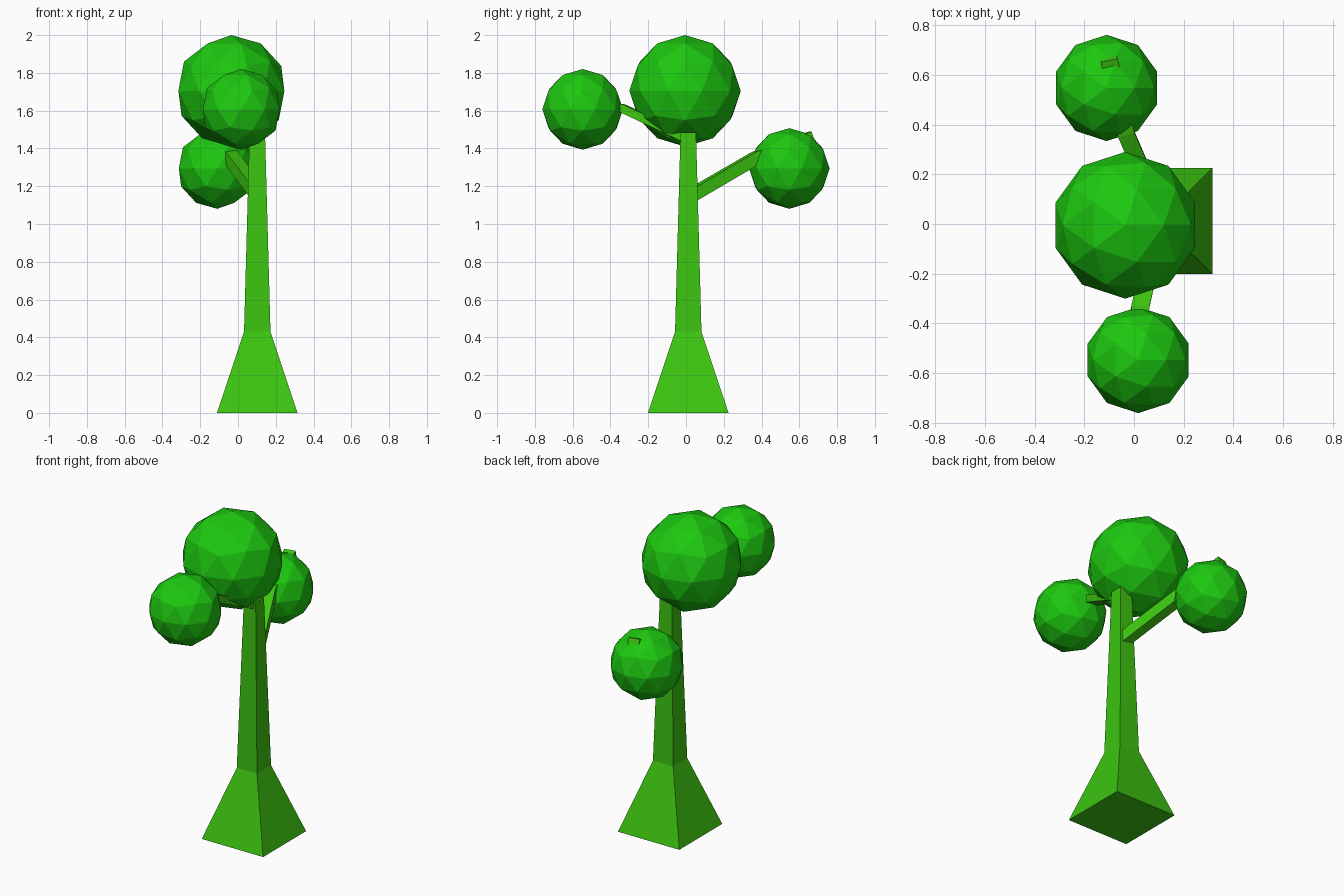
import bpy, bmesh
from mathutils import Vector

if "Cube" in bpy.data.objects:
    bpy.data.objects.remove(bpy.data.objects["Cube"])


def material(name, color):
    m = bpy.data.materials.new(name)
    m.diffuse_color = (*color, 1)
    m.use_nodes = True
    m.node_tree.nodes["Principled BSDF"].inputs["Base Color"].default_value = m.diffuse_color
    return m


bark = material("bark_green", (0.045, 0.56, 0.005))
leaf = material("leaf_green", (0.012, 0.58, 0.005))


def loft(name, rings):
    """Join four-cornered rings into a closed, flat-faced solid."""
    bm = bmesh.new()
    loops = [[bm.verts.new(p) for p in ring] for ring in rings]
    for a, b in zip(loops, loops[1:]):
        for i in range(4):
            j = (i + 1) % 4
            bm.faces.new((a[i], a[j], b[j], b[i]))
    bm.faces.new(loops[0])
    bm.faces.new(loops[-1])
    bmesh.ops.recalc_face_normals(bm, faces=bm.faces)
    me = bpy.data.meshes.new(name)
    bm.to_mesh(me)
    bm.free()
    me.materials.append(bark)
    ob = bpy.data.objects.new(name, me)
    bpy.context.collection.objects.link(ob)


CORNERS = ((-1, -1), (1, -1), (1, 1), (-1, 1))


def branch(name, path, width, height):
    """Sweep a rectangular section along a bent path."""
    pts = [Vector(p) for p in path]
    rings = []
    for i, p in enumerate(pts):
        d = (pts[min(i + 1, len(pts) - 1)] - pts[max(i - 1, 0)]).normalized()
        side = d.cross(Vector((0, 0, 1))).normalized()
        up = side.cross(d)
        rings.append([p + side * (u * width / 2) + up * (v * height / 2) for u, v in CORNERS])
    loft(name, rings)


def foliage(name, center, radius):
    bpy.ops.mesh.primitive_ico_sphere_add(subdivisions=2, radius=radius, location=center)
    ob = bpy.context.object
    ob.name = name
    ob.data.materials.append(leaf)


# Trunk: flared square base, then a slender taper
loft("trunk", [[(0.102 + u * h, 0.012 + v * h, z) for u, v in CORNERS]
               for z, h in ((0, 0.213), (0.43, 0.07), (1.485, 0.041))])

# Branches
branch("back_branch", [(0.11, 0.035, 1.155), (-0.035, 0.37, 1.35),
                       (-0.102, 0.668, 1.458)], 0.068, 0.066)
branch("front_branch", [(0.1, 0.0, 1.455), (0.025, -0.335, 1.612),
                        (0.017, -0.548, 1.63)], 0.072, 0.045)

# Foliage balls
foliage("top_foliage", (-0.035, -0.005, 1.705), 0.295)
foliage("front_foliage", (0.017, -0.547, 1.607), 0.2135)
foliage("back_foliage", (-0.11, 0.547, 1.294), 0.2135)
